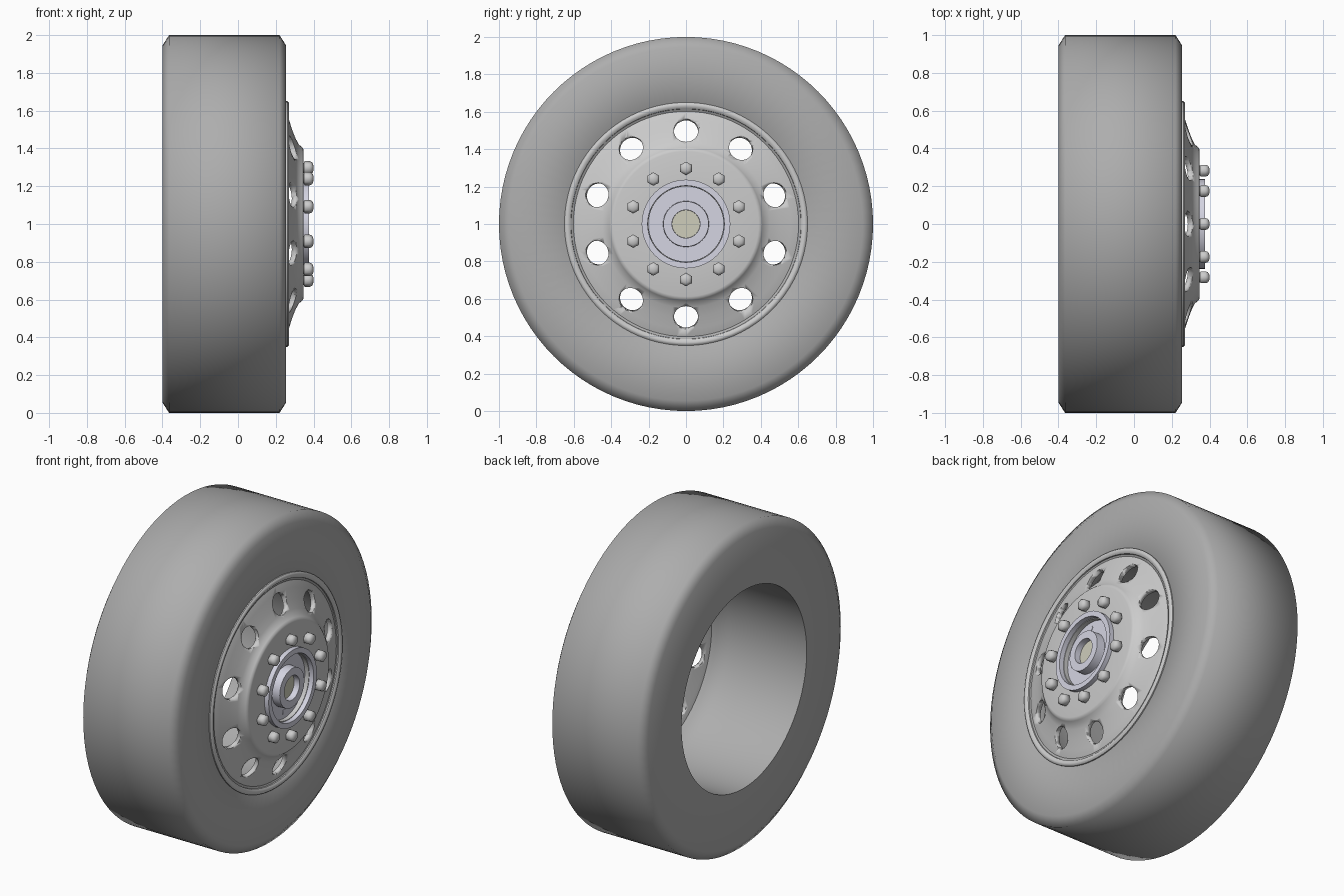
import bpy, bmesh
from math import sin, cos, atan2, pi, radians
from mathutils import Matrix

if "Cube" in bpy.data.objects:
    bpy.data.objects.remove(bpy.data.objects["Cube"])

AXLE_Z = 1.0


def material(name, color):
    m = bpy.data.materials.new(name)
    m.diffuse_color = (*color, 1)
    m.use_nodes = True
    m.node_tree.nodes["Principled BSDF"].inputs["Base Color"].default_value = m.diffuse_color
    return m


def lathe(bm, profile, n, cy=0.0, cz=AXLE_Z, closed=True):
    """Revolve (x, radius) points about an axis parallel to x; returns the vertices."""
    rings = []
    for i in range(n):
        a = pi / 2 + 2 * pi * i / n
        rings.append([bm.verts.new((x, cy + r * cos(a), cz + r * sin(a))) for x, r in profile])
    count = len(profile) if closed else len(profile) - 1
    for i in range(n):
        p, q = rings[i], rings[(i + 1) % n]
        for j in range(count):
            k = (j + 1) % len(profile)
            bm.faces.new((p[j], q[j], q[k], p[k]))
    return [v for ring in rings for v in ring]


def finish(bm, name, angle=35, mat=None):
    bmesh.ops.remove_doubles(bm, verts=bm.verts, dist=1e-5)
    bmesh.ops.dissolve_degenerate(bm, edges=bm.edges, dist=1e-6)
    bmesh.ops.recalc_face_normals(bm, faces=bm.faces)
    me = bpy.data.meshes.new(name)
    bm.to_mesh(me)
    bm.free()
    ob = bpy.data.objects.new(name, me)
    bpy.context.collection.objects.link(ob)
    if mat:
        me.materials.append(mat)
    bpy.ops.object.select_all(action='DESELECT')
    ob.select_set(True)
    bpy.context.view_layer.objects.active = ob
    bpy.ops.object.shade_smooth_by_angle(angle=radians(angle))
    return ob


def turned(name, profile, n=80, angle=35, mat=None):
    bm = bmesh.new()
    lathe(bm, profile, n)
    return finish(bm, name, angle, mat)


def around(radius, count):
    """Evenly spaced (y, z) points about the axle, first one at the top."""
    for i in range(count):
        a = pi / 2 + 2 * pi * i / count
        yield radius * cos(a), AXLE_Z + radius * sin(a)


rubber = material("rubber", (0.42, 0.42, 0.42))
hub_metal = material("hub_metal", (0.66, 0.66, 0.76))
axle_metal = material("axle_metal", (0.62, 0.61, 0.50))

# Tyre with chamfered shoulders and open bore narrowing towards the disc
turned("tyre", [(-0.40, 0.615), (-0.40, 0.945), (-0.365, 1.0), (0.220, 1.0),
                (0.255, 0.945), (0.255, 0.60), (0.22, 0.575), (0.12, 0.595), (0.0, 0.615)],
       n=96, angle=60, mat=rubber)

# Rounded rim lip
turned("rim_lip", [(0.235, 0.65), (0.262, 0.65), (0.269, 0.643), (0.271, 0.635),
                   (0.268, 0.624), (0.262, 0.616), (0.240, 0.612), (0.235, 0.60)])

# Dished wheel disc
disc = turned("wheel_disc", [
    (0.247, 0.618), (0.256, 0.60), (0.268, 0.560), (0.288, 0.500), (0.308, 0.447),
    (0.322, 0.421), (0.337, 0.408), (0.345, 0.400), (0.348, 0.388), (0.348, 0.20),
    (0.320, 0.20), (0.320, 0.380), (0.310, 0.395), (0.285, 0.430),
    (0.258, 0.500), (0.240, 0.560), (0.226, 0.60), (0.224, 0.618)], angle=45)

# Ten hand holes cut square to the disc's slope
bm = bmesh.new()
for y, z in around(0.50, 10):
    verts = lathe(bm, [(0.18, 0), (0.18, 0.065), (0.4, 0.065), (0.4, 0)], 28, y, z, closed=False)
    a = atan2(z - AXLE_Z, y)
    bmesh.ops.rotate(bm, verts=verts, cent=(0.288, y, z),
                     matrix=Matrix.Rotation(radians(18), 3, (0, -sin(a), cos(a))))
cutter = finish(bm, "hand_hole_cutter")
cutter.hide_render = True
cutter.hide_viewport = True
cut = disc.modifiers.new("hand_holes", 'BOOLEAN')
cut.operation = 'DIFFERENCE'
cut.solver = 'EXACT'
cut.object = cutter

# Ten domed hexagonal wheel nuts on short collars
bm = bmesh.new()
for y, z in around(0.297, 10):
    lathe(bm, [(0.335, 0), (0.335, 0.027), (0.352, 0.027), (0.352, 0)], 16, y, z, closed=False)
    lathe(bm, [(0.350, 0), (0.350, 0.031), (0.354, 0.036), (0.380, 0.036), (0.391, 0.031),
               (0.398, 0.020), (0.40, 0)], 6, y, z, closed=False)
finish(bm, "wheel_nuts", 62)

# Hub with raised outer ring, recessed channel and central boss
turned("hub", [(0.30, 0.237), (0.377, 0.237), (0.377, 0.205), (0.320, 0.203),
               (0.320, 0.123), (0.372, 0.121), (0.372, 0.075), (0.30, 0.073)],
       n=64, mat=hub_metal)

# Small plugs in the hub channel
bm = bmesh.new()
for y, z in around(0.163, 4):
    lathe(bm, [(0.31, 0), (0.31, 0.02), (0.323, 0.02), (0.323, 0)], 16, y, z, closed=False)
finish(bm, "hub_plugs", mat=hub_metal)

# Axle end closing the centre bore
bm = bmesh.new()
lathe(bm, [(0.305, 0), (0.305, 0.075), (0.335, 0.075), (0.335, 0)], 32, closed=False)
finish(bm, "axle_end", mat=axle_metal)
